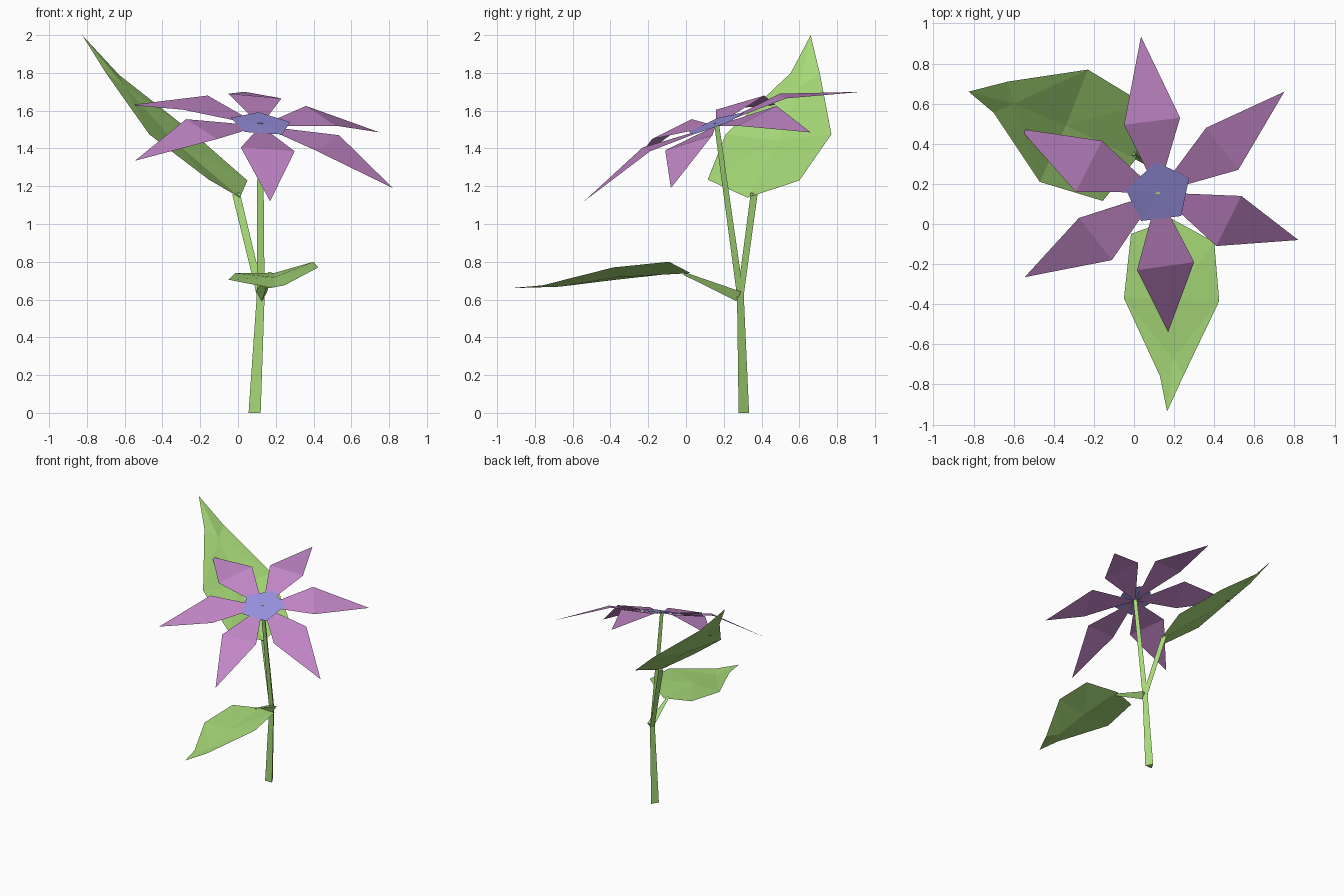
import bpy, math
from mathutils import Vector


def material(name, rgb):
    m = bpy.data.materials.new(name)
    m.diffuse_color = (*rgb, 1)
    return m


GREEN = material("leaf green", (0.39, 0.71, 0.19))
PURPLE = material("petal purple", (0.54, 0.24, 0.57))
BLUE = material("centre blue", (0.31, 0.28, 0.73))


def mesh(name, verts, faces, mat):
    me = bpy.data.meshes.new(name)
    me.from_pydata([tuple(v) for v in verts], [], faces)
    me.materials.append(mat)
    ob = bpy.data.objects.new(name, me)
    bpy.context.collection.objects.link(ob)
    return ob


def stalk(name, points, ref):
    """Three-sided tapered stalk through (x, y, z, radius) points, one corner towards ref."""
    verts, faces, n = [], [], len(points)
    pos = [Vector(p[:3]) for p in points]
    for i, p in enumerate(points):
        t = (pos[min(i + 1, n - 1)] - pos[max(i - 1, 0)]).normalized()
        u = (Vector(ref) - t * t.dot(Vector(ref))).normalized()
        v = t.cross(u)
        for k in range(3):
            a = k * math.tau / 3
            verts.append(pos[i] + (u * math.cos(a) + v * math.sin(a)) * p[3])
    for i in range(n - 1):
        for k in range(3):
            a, b = i * 3 + k, i * 3 + (k + 1) % 3
            faces.append((a, b, b + 3, a + 3))
    faces += [(2, 1, 0), (n * 3 - 3, n * 3 - 2, n * 3 - 1)]
    return mesh(name, verts, faces, GREEN)


def leaf(name, outline, mid, tip_mid):
    """Folded leaf: outline runs base, 3 right, tip, 3 left; two midrib points."""
    faces = [(0, 1, 8), (1, 2, 8), (2, 3, 9), (2, 9, 8), (3, 4, 9),
             (4, 5, 9), (5, 6, 9), (6, 8, 9), (6, 7, 8), (7, 0, 8)]
    return mesh(name, outline + [mid, tip_mid], faces, GREEN)


# Stem and leaf stalks
stem = stalk("stem", [(0.088, 0.297, 0, 0.037), (0.12, 0.282, 0.62, 0.024),
                      (0.118, 0.157, 1.535, 0.017)], (0, 1, 0))
for v in stem.data.vertices[:3]:
    v.co.z = 0
stalk("back_leaf_stalk", [(0.12, 0.283, 0.62, 0.022), (-0.01, 0.355, 1.16, 0.024)], (0, 1, 0))
stalk("front_leaf_stalk", [(0.125, 0.28, 0.625, 0.036), (0.17, -0.01, 0.74, 0.01)], (0, 0, -1))

# Leaves
leaf("front_leaf",
     [(0.19, 0.025, 0.74), (-0.015, -0.05, 0.74), (-0.05, -0.37, 0.705), (0.13, -0.76, 0.67),
      (0.165, -0.935, 0.66), (0.245, -0.76, 0.675), (0.425, -0.385, 0.77), (0.40, -0.09, 0.80)],
     (0.19, -0.37, 0.718), (0.195, -0.67, 0.668))
leaf("back_leaf",
     [(0.01, 0.325, 1.14), (0.05, 0.60, 1.23), (-0.23, 0.77, 1.475), (-0.63, 0.71, 1.79),
      (-0.825, 0.66, 2.0), (-0.70, 0.555, 1.80), (-0.47, 0.21, 1.475), (-0.155, 0.115, 1.235)],
     (-0.34, 0.49, 1.44), (-0.60, 0.60, 1.73))

# Petals: kites from the flower centre, creased across the shoulders
centre = (0.12, 0.157, 1.52)
petals = [  # shoulder, tip, shoulder
    [(0.015, -0.23, 1.405), (0.17, -0.54, 1.12), (0.30, -0.19, 1.385)],
    [(0.41, -0.11, 1.39), (0.82, -0.08, 1.19), (0.535, 0.14, 1.47)],
    [(0.52, 0.27, 1.52), (0.75, 0.66, 1.485), (0.36, 0.48, 1.625)],
    [(0.23, 0.53, 1.665), (0.035, 0.935, 1.70), (-0.05, 0.495, 1.69)],
    [(-0.16, 0.415, 1.68), (-0.57, 0.475, 1.63), (-0.29, 0.16, 1.605)],
    [(-0.275, 0.03, 1.555), (-0.545, -0.265, 1.335), (-0.11, -0.18, 1.45)],
]
for i, (a, tip, b) in enumerate(petals):
    mesh(f"petal_{i + 1}", [centre, a, tip, b], [(0, 1, 3), (1, 2, 3)], PURPLE)

# Five-sided flower centre
disc = [(0.12, 0.157, 1.534), (0.035, 0.015, 1.487), (0.235, 0.04, 1.474),
        (0.275, 0.23, 1.54), (0.11, 0.31, 1.592), (-0.04, 0.17, 1.562)]
mesh("flower_centre", disc, [(0, k, k % 5 + 1) for k in range(1, 6)], BLUE)
